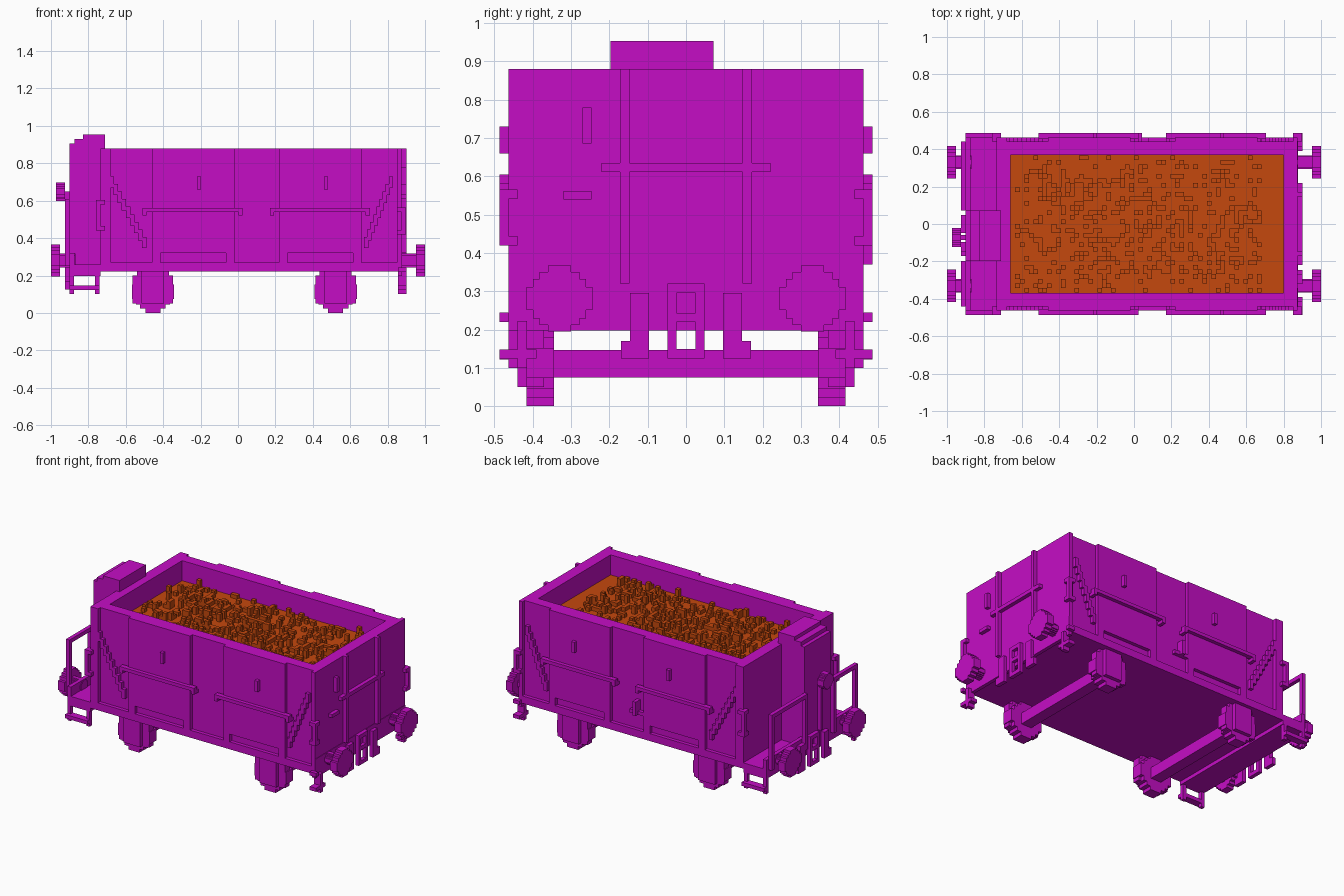
import bpy, bmesh, random
from mathutils import Vector

if "Cube" in bpy.data.objects:
    bpy.data.objects.remove(bpy.data.objects["Cube"])
random.seed(4)


def material(name, rgb):
    m = bpy.data.materials.new(name)
    m.use_nodes = True
    m.diffuse_color = (*rgb, 1)
    b = m.node_tree.nodes["Principled BSDF"]
    b.inputs["Base Color"].default_value = (*rgb, 1)
    b.inputs["Roughness"].default_value = 0.9
    return m


PAINT = material("magenta paint", (0.56, 0.004, 0.56))
ORE = material("orange ore", (0.56, 0.065, 0.004))
V = 0.0244  # block size


def add_box(bm, x0, x1, y0, y1, z0, z1):
    vs = bmesh.ops.create_cube(bm, size=1)["verts"]
    for v in vs:
        v.co = Vector(((x0 + x1) / 2 + v.co.x * (x1 - x0),
                       (y0 + y1) / 2 + v.co.y * (y1 - y0),
                       (z0 + z1) / 2 + v.co.z * (z1 - z0)))


def finish(name, bm, mat):
    bmesh.ops.recalc_face_normals(bm, faces=bm.faces)
    me = bpy.data.meshes.new(name)
    bm.to_mesh(me)
    bm.free()
    me.materials.append(mat)
    ob = bpy.data.objects.new(name, me)
    bpy.context.collection.objects.link(ob)
    return ob


def boxes(name, items, mat=PAINT, mirror_y=False):
    bm = bmesh.new()
    for x0, x1, y0, y1, z0, z1 in items:
        add_box(bm, x0, x1, y0, y1, z0, z1)
        if mirror_y:
            add_box(bm, x0, x1, -y1, -y0, z0, z1)
    return finish(name, bm, mat)


def disc(name, axis, centre, r, a0, a1):
    """Stepped round block, extruded along the axis from a0 to a1."""
    q = [(1, .35), (.8, .35), (.8, .6), (.6, .6), (.6, .8), (.35, .8), (.35, 1)]
    pts = q + [(-u, v) for u, v in reversed(q)]
    pts += [(-u, -v) for u, v in q] + [(u, -v) for u, v in reversed(q)]
    bm = bmesh.new()
    vs = []
    for u, v in pts:
        p, z = centre[0] + u * r, centre[1] + v * r
        vs.append(bm.verts.new((a0, p, z) if axis == "x" else (p, a0, z)))
    f = bm.faces.new(vs)
    ext = bmesh.ops.extrude_face_region(bm, geom=[f])
    d = Vector((a1 - a0, 0, 0)) if axis == "x" else Vector((0, a1 - a0, 0))
    bmesh.ops.translate(bm, vec=d, verts=[e for e in ext["geom"] if isinstance(e, bmesh.types.BMVert)])
    return finish(name, bm, PAINT)


# Hopper shell
boxes("hopper_floor", [(-.735, .875, -.44, .44, .222, .26)])
boxes("hopper_side_walls", [(-.735, .875, .37, .44, .26, .88)], mirror_y=True)
boxes("hopper_end_walls", [(-.735, -.66, -.37, .37, .26, .88),
                           (.80, .875, -.37, .37, .26, .88)])
boxes("side_sills", [(-.735, .875, .44, .463, .222, .27)], mirror_y=True)
boxes("corner_posts", [(-.735, -.68, .44, .463, .27, .88),
                       (.85, .875, .44, .463, .27, .88)], mirror_y=True)

# Doors with a recessed slot at the foot, a bent rail and a latch
for n, x in (("rear", -.46), ("forward", .22)):
    boxes(n + "_doors", [(x, x + .44, .44, .463, .32, .88),
                         (x, x + .045, .44, .463, .27, .32),
                         (x + .395, x + .44, .44, .463, .27, .32)], mirror_y=True)
    boxes(n + "_door_rails", [(x - .05, x + .485, .455, .487, .54, .562),
                              (x - .05, x - .028, .44, .487, .52, .54),
                              (x + .463, x + .485, .44, .487, .52, .54)], mirror_y=True)
    boxes(n + "_door_latches", [(x + .24, x + .262, .463, .487, .66, .73)], mirror_y=True)

# Diagonal stepped braces
steps = []
for i in range(9):
    z = .73 - i * .0405
    steps.append((-.688 + i * .022, -.664 + i * .022, .44, .463, z - .06, z))
    steps.append((.806 - i * .0165, .83 - i * .0165, .44, .463, z - .06, z))
boxes("diagonal_braces", steps, mirror_y=True)
boxes("side_lever", [(.02, .043, .44, .487, .37, .46), (-.02, .08, .44, .463, .37, .393)])

# Corner grab handles
grabs = []
for x0, x1, z0, z1 in ((-.76, -.712, .44, .605), (.85, .898, .42, .565)):
    out = (x0, x0 + V) if x0 < 0 else (x1 - V, x1)
    grabs += [(*out, .463, .487, z0, z1), (x0, x1, .44, .487, z0, z0 + V),
              (x0, x1, .44, .487, z1 - V, z1)]
boxes("grab_handles", grabs, mirror_y=True)

# Ore load with loose lumps
boxes("ore_bed", [(-.66, .80, -.37, .37, .26, .75)], ORE)
bm = bmesh.new()
for i in range(54):
    for j in range(30):
        x, y = -.635 + i * V, -.366 + j * V
        edge = min(i, 53 - i, j + 1, 30 - j)
        if random.random() < (.34 if edge > 4 else .17):
            h = V * random.choice((1, 1, 1, 1, 2))
            add_box(bm, x, x + V, y, y + V, .745, .75 + h)
finish("ore_lumps", bm, ORE)

# Platform at the rear end, with cabinet
boxes("platform", [(-.90, -.735, -.463, .463, .198, .26),
                   (-.90, -.875, -.463, .463, .26, .32)])
boxes("front_end_beam", [(.855, .878, -.463, .463, .198, .32)])
boxes("cabinet", [(-.90, -.712, -.197, .072, .25, .905),
                  (-.875, -.712, -.197, .072, .905, .93),
                  (-.83, -.712, -.197, .072, .93, .953)])

# Platform railings and brake handwheel
rail = []
for y0, y1 in ((.072, .44), (-.44, -.197)):
    rail += [(-.925, -.9, y0, y1, .585, .61)]
    for y in (y0, y1 - V):
        rail += [(-.925, -.9, y, y + V, .25, .61)]
boxes("platform_railings", rail)
boxes("handwheel_post", [(-.925, -.9, -.085, -.06, .32, .65)])
disc("handwheel", "x", (-.072, .648), .05, -.972, -.925)

# Ribs and plates on the front end
boxes("end_ribs", [(.875, .9, -.172, -.148, .32, .88),
                   (.875, .9, .148, .172, .32, .88),
                   (.875, .9, -.22, .22, .611, .635),
                   (.875, .9, -.27, -.246, .685, .78),
                   (.875, .9, -.32, -.246, .54, .562)])

# Buffers and couplings at both ends
for n, s in (("front", 1), ("rear", -1)):
    for m, y in (("left", .33), ("right", -.33)):
        disc(f"{n}_{m}_buffer", "x", (y, .281), .086, s * .953, s * 1.0)
        disc(f"{n}_{m}_buffer_stem", "x", (y, .281), .037, s * .87, s * .953)
    a, b = sorted((s * .875, s * .9)) if s > 0 else (-.925, -.9)
    boxes(n + "_hoses", [(a, b, .097, .146, .125, .295),
                         (a, b, .146, .17, .125, .17)], mirror_y=True)
    boxes(n + "_coupling", [(a, b, -.048, -.025, .125, .32), (a, b, .025, .048, .125, .32),
                            (a, b, -.025, .025, .295, .32), (a, b, -.025, .025, .22, .243),
                            (a, b, -.025, .025, .125, .15)])

# Hanging steps
boxes("rear_stirrups", [(-.90, -.876, .44, .463, .10, .2), (-.764, -.74, .44, .463, .10, .2),
                        (-.90, -.74, .44, .487, .122, .146)], mirror_y=True)
boxes("front_steps", [(.855, .9, .39, .487, .125, .148), (.855, .9, .415, .44, .10, .222),
                      (.855, .9, .463, .487, .22, .244)], mirror_y=True)

# Wheels, axle boxes and axles
for n, x in (("rear", -.455), ("front", .522)):
    for m, s in (("left", 1), ("right", -1)):
        disc(f"{n}_{m}_wheel", "y", (x, .113), .113, s * .345, s * .416)
    boxes(n + "_axle_boxes", [(x - .108, x + .108, .37, .416, .05, .2),
                              (x - .085, x + .085, .37, .416, .195, .225),
                              (x - .06, x + .06, .416, .44, .05, .222)], mirror_y=True)
    boxes(n + "_axle", [(x - .037, x + .037, -.345, .345, .075, .147)])
